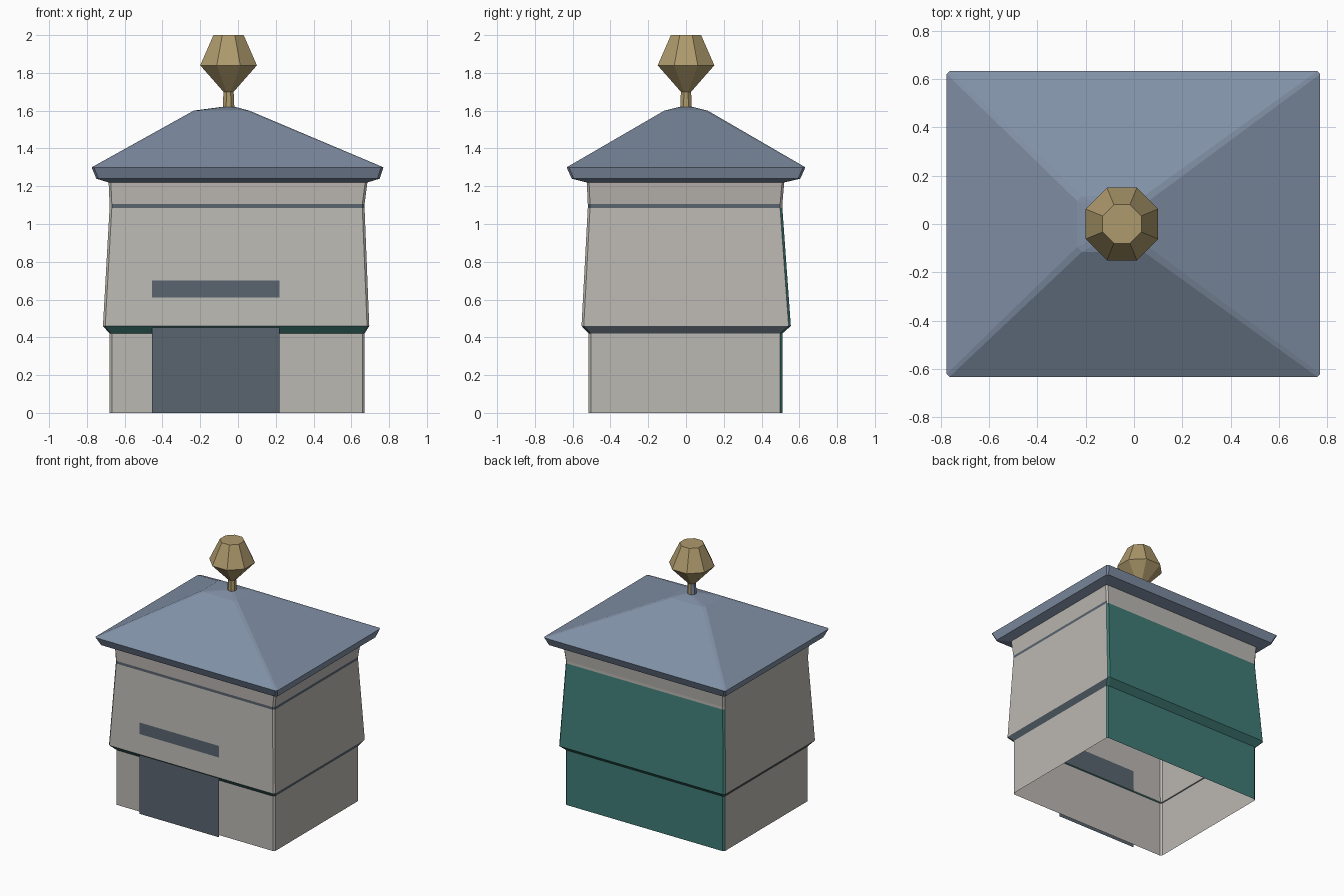
import bpy
import math

if "Cube" in bpy.data.objects:
    bpy.data.objects.remove(bpy.data.objects["Cube"])


def material(name, rgb):
    m = bpy.data.materials.new(name)
    m.diffuse_color = (*rgb, 1)
    m.use_nodes = True
    m.node_tree.nodes["Principled BSDF"].inputs["Base Color"].default_value = m.diffuse_color
    return m


GREY = material("wall_grey", (0.50, 0.48, 0.45))
TEAL = material("teal", (0.05, 0.20, 0.18))
DARK = material("dark_slate", (0.10, 0.13, 0.16))
SLATE = material("roof_slate", (0.22, 0.28, 0.38))
GOLD = material("gold", (0.42, 0.32, 0.15))


def rect_ring(z, x0, x1, y0, y1, c):
    """Chamfered rectangle, sides in order front, right, back, left."""
    return [(x0 + c, y0, z), (x1 - c, y0, z), (x1, y0 + c, z), (x1, y1 - c, z),
            (x1 - c, y1, z), (x0 + c, y1, z), (x0, y1 - c, z), (x0, y0 + c, z)]


def octagon_ring(z, apothem, cx=-0.05):
    r = apothem / math.cos(math.pi / 8)
    return [(cx + r * math.cos(a), r * math.sin(a), z)
            for a in (math.pi * (2 * i + 1) / 8 - math.pi * 3 / 4 for i in range(8))]


def loft(name, rings, mats, pick=None, cap=False):
    """Join eight-sided rings; pick(level, side) gives the material index."""
    verts = [p for ring in rings for p in ring]
    faces, index = [], []
    for k in range(len(rings) - 1):
        for i in range(8):
            j = (i + 1) % 8
            faces.append((k * 8 + i, k * 8 + j, k * 8 + 8 + j, k * 8 + 8 + i))
            index.append(pick(k, i) if pick else 0)
    if cap:
        faces.append(tuple(range(len(verts) - 8, len(verts))))
        index.append(0)
    mesh = bpy.data.meshes.new(name)
    mesh.from_pydata(verts, [], faces)
    for m in mats:
        mesh.materials.append(m)
    for poly, m in zip(mesh.polygons, index):
        poly.material_index = m
    ob = bpy.data.objects.new(name, mesh)
    bpy.context.collection.objects.link(ob)
    return ob


# Walls: open-bottomed shell with a flared waist band and a thin upper stripe
def wall_paint(level, side):
    back = side in (3, 4, 5)
    if level < 3 and back:
        return 1
    if level == 1:
        return 1 if side == 0 else 2
    if level == 3 and side in (0, 1, 2):
        return 2
    return 0


loft("walls", [
    rect_ring(0.00, -0.68, 0.67, -0.515, 0.51, 0.012),
    rect_ring(0.42, -0.68, 0.67, -0.515, 0.51, 0.012),
    rect_ring(0.46, -0.715, 0.695, -0.553, 0.555, 0.012),
    rect_ring(1.085, -0.68, 0.67, -0.52, 0.51, 0.012),
    rect_ring(1.105, -0.68, 0.67, -0.52, 0.51, 0.012),
    rect_ring(1.22, -0.685, 0.685, -0.525, 0.52, 0.012),
], [GREY, TEAL, DARK], wall_paint)

# Hipped roof with soffit and fascia
loft("roof", [
    rect_ring(1.22, -0.685, 0.685, -0.525, 0.52, 0.012),
    rect_ring(1.24, -0.75, 0.75, -0.605, 0.605, 0.012),
    rect_ring(1.30, -0.775, 0.77, -0.632, 0.632, 0.012),
    rect_ring(1.60, -0.235, 0.06, -0.115, 0.115, 0.02),
    rect_ring(1.62, -0.085, -0.015, -0.035, 0.035, 0.012),
], [SLATE], cap=True)

# Finial: short stem and faceted knob
loft("finial_stem", [octagon_ring(1.61, 0.031), octagon_ring(1.70, 0.027)],
     [GOLD, SLATE], lambda k, i: 1 if i in (5, 6) else 0)
loft("finial_knob", [octagon_ring(1.70, 0.027), octagon_ring(1.84, 0.15),
                     octagon_ring(2.00, 0.08)], [GOLD], cap=True)

# Door: upright sheet that pokes out again above the waist bulge
door_mesh = bpy.data.meshes.new("door")
door_mesh.from_pydata([(-0.455, -0.545, 0), (0.22, -0.545, 0),
                       (0.22, -0.545, 0.70), (-0.455, -0.545, 0.70)], [], [(0, 1, 2, 3)])
door_mesh.materials.append(DARK)
bpy.context.collection.objects.link(bpy.data.objects.new("door", door_mesh))
